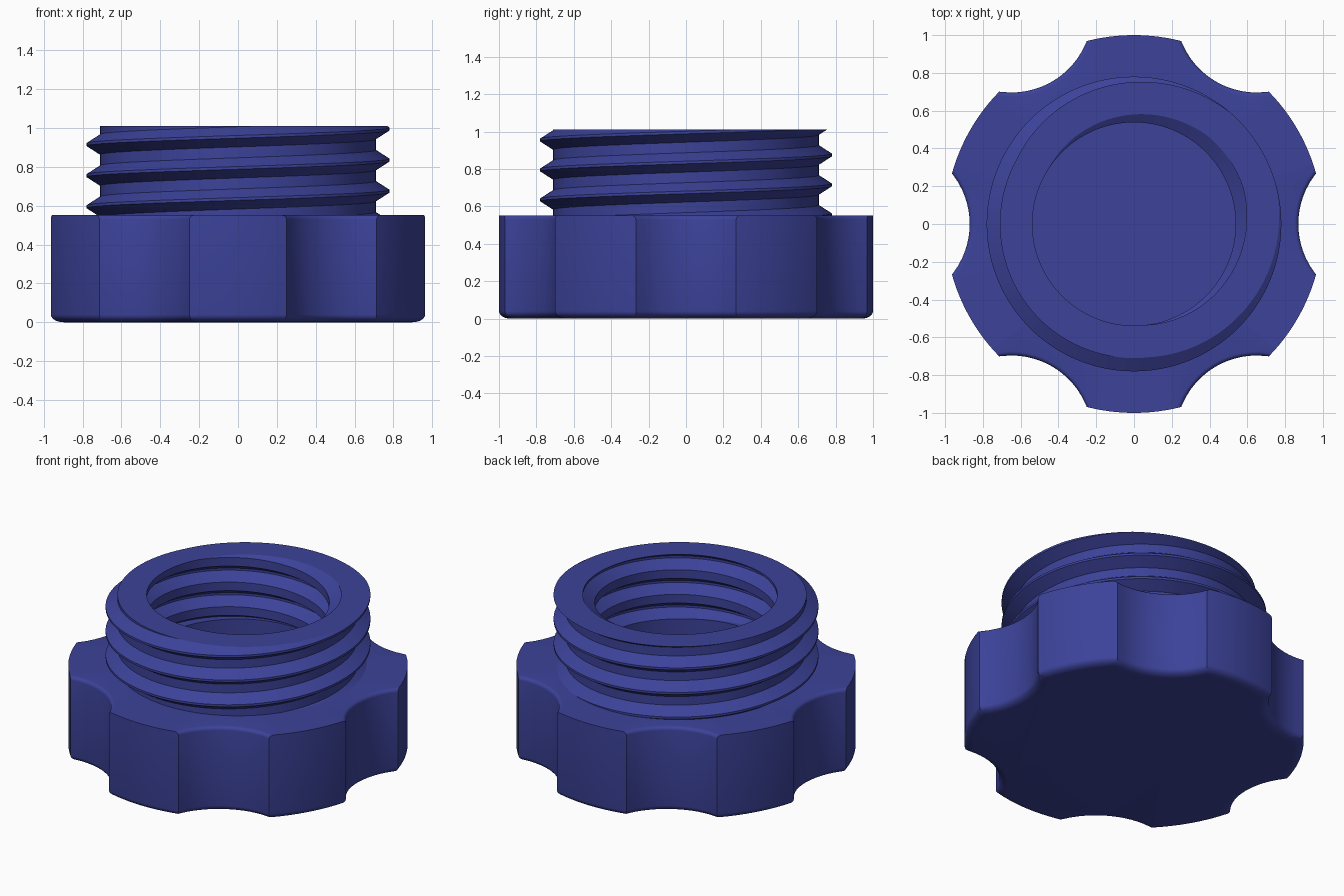
import bpy, bmesh
from math import sin, cos, acos, pi, sqrt, radians

if "Cube" in bpy.data.objects:
    bpy.data.objects.remove(bpy.data.objects["Cube"])

PITCH, CREST0 = 0.16, 0.515      # helix pitch, crest height at angle 0
Z_LOW, Z_TOP = 0.53, 1.01        # threaded range of the neck
ROOT, CREST, WALL = 0.71, 0.78, 0.172
HALF, FLAT = 0.052, 0.007        # half widths of thread base and crest

blue = bpy.data.materials.new("blue_plastic")
blue.diffuse_color = (0.045, 0.055, 0.32, 1)
blue.use_nodes = True
blue.node_tree.nodes["Principled BSDF"].inputs["Base Color"].default_value = blue.diffuse_color


def finish(name, bm):
    bmesh.ops.remove_doubles(bm, verts=bm.verts, dist=0.0003)
    bmesh.ops.recalc_face_normals(bm, faces=bm.faces)
    mesh = bpy.data.meshes.new(name)
    bm.to_mesh(mesh)
    bm.free()
    mesh.materials.append(blue)
    obj = bpy.data.objects.new(name, mesh)
    bpy.context.collection.objects.link(obj)
    bpy.ops.object.select_all(action='DESELECT')
    obj.select_set(True)
    bpy.context.view_layer.objects.active = obj
    bpy.ops.object.shade_smooth_by_angle(angle=radians(28))
    return obj


def bridge(bm, a, b, closed):
    for i in range(len(a) if closed else len(a) - 1):
        j = (i + 1) % len(a)
        bm.faces.new((a[i], a[j], b[j], b[i]))


# Grip outline: circle of radius rl with six scallops of radius rs
def outline(rl, rs, d=1.30, n=14):
    phi = acos((d * d + rl * rl - rs * rs) / (2 * d * rl))
    pts = []
    for k in range(6):
        base = k * pi / 3
        for i in range(n):
            a = -phi + 2 * phi * i / n
            r = d * cos(a) - sqrt(rs * rs - (d * sin(a)) ** 2)
            pts.append((r, base + a))
        for i in range(n):
            pts.append((rl, base + phi + (pi / 3 - 2 * phi) * i / n))
    return pts


# Scalloped grip: rounded bottom edge, lightly rounded scallop tops
levels = []
for i in range(7):
    a = i / 6 * pi / 2
    inset = 0.06 * (1 - sin(a))
    levels.append((0.04 * (1 - cos(a)), 1 - inset, 0.43 + inset))
for i in range(5):
    a = i / 4 * pi / 2
    levels.append((0.53 + 0.022 * sin(a), 1, 0.43 + 0.022 * (1 - cos(a))))
bm = bmesh.new()
rings = [[bm.verts.new((r * cos(a), r * sin(a), z)) for r, a in outline(rl, rs)]
         for z, rl, rs in levels]
top = levels[-1]
rings.append([bm.verts.new((0.66 * cos(a), 0.66 * sin(a), top[0]))
              for _, a in outline(top[1], top[2])])
for lo, hi in zip(rings, rings[1:]):
    bridge(bm, lo, hi, True)
bm.faces.new(rings[0][::-1])
finish("scalloped_grip", bm)


# Thread radius at height z for helix turn t (0..1)
def thread_radius(z, t):
    off = (z - CREST0 - PITCH * t) % PITCH
    off = min(off, PITCH - off)
    f = (HALF - off) / (HALF - FLAT)
    return ROOT + (CREST - ROOT) * max(0, min(1, f))


# One vertical section of the neck, from outside bottom over the rim to the floor
def section(t, z_inner=0.60, floor=0.15):
    heights = [CREST0 + PITCH * (t + k) + dz
               for k in range(-1, 5) for dz in (-HALF, -FLAT, FLAT, HALF)]

    def side(low):
        zs = [low] + [max(low, min(Z_TOP, z)) for z in heights] + [Z_TOP]
        return [(thread_radius(z, t), z) for z in zs]
    inner = [(r - WALL, z) for r, z in side(z_inner)]
    bore = ROOT - WALL
    return side(Z_LOW) + inner[::-1] + [(bore, z_inner), (bore, floor), (0, floor)]


# Threaded hollow neck
SEG = 160
bm = bmesh.new()
cols = []
for s in range(SEG + 1):
    a = 2 * pi * s / SEG
    cols.append([bm.verts.new((r * cos(a), r * sin(a), z)) for r, z in section(s / SEG)])
for a, b in zip(cols, cols[1:]):
    bridge(bm, a, b, False)
finish("threaded_neck", bm)
